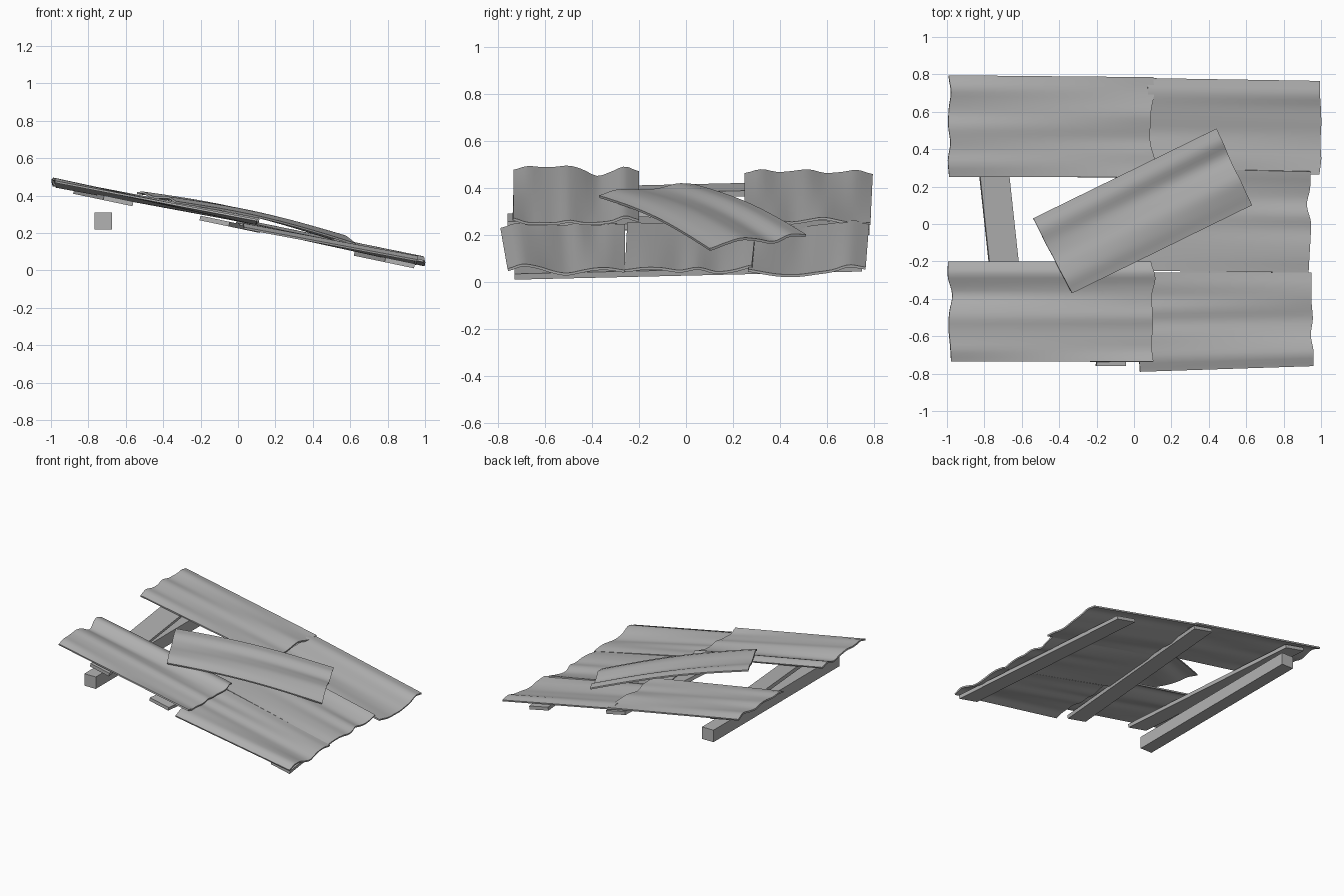
import bpy, bmesh, math, random
from mathutils import Vector, Matrix

random.seed(4)
cube = bpy.data.objects.get("Cube")
if cube:
    bpy.data.objects.remove(cube, do_unlink=True)

GREY = (0.45, 0.45, 0.45, 1)
mat = bpy.data.materials.new("weathered grey")
mat.use_nodes = True
mat.diffuse_color = GREY
mat.node_tree.nodes["Principled BSDF"].inputs["Base Color"].default_value = GREY


def add_object(name, bm):
    mesh = bpy.data.meshes.new(name)
    bmesh.ops.recalc_face_normals(bm, faces=bm.faces)
    bm.to_mesh(mesh)
    bm.free()
    obj = bpy.data.objects.new(name, mesh)
    bpy.context.collection.objects.link(obj)
    mesh.materials.append(mat)
    return obj


def smooth_sample(values, t):
    """Catmull-Rom value of an evenly spaced list at t in 0..1."""
    n = len(values) - 1
    i = min(int(t * n), n - 1)
    f = t * n - i
    a, b, c, d = (values[max(0, min(n, i + k))] for k in (-1, 0, 1, 2))
    return b + 0.5 * f * (c - a + f * (2*a - 5*b + 4*c - d + f * (3*(b - c) + d - a)))


def sheet(name, corners, high_wave, low_wave, bend=0.0, ragged=0.015):
    """Wavy sheet. Corners: high front, high back, low front, low back.
    Waves are height offsets in hundredths, from front to back."""
    hf, hb, lf, lb = map(Vector, corners)
    nu, nv = 12, 24
    jag = [[random.uniform(-1, 1) for _ in range(7)] for _ in range(2)]
    along = ((lf + lb) - (hf + hb)).normalized()
    bm = bmesh.new()
    rows = []
    for i in range(nu + 1):
        u = i / nu
        row = []
        for j in range(nv + 1):
            v = j / nv
            p = hf.lerp(hb, v).lerp(lf.lerp(lb, v), u)
            p += along * ragged * (smooth_sample(jag[0], v) * (1 - u) + smooth_sample(jag[1], v) * u)
            wave = smooth_sample(high_wave, v) * (1 - u) + smooth_sample(low_wave, v) * u
            p.z += wave / 100 + bend * math.sin(math.pi * u)
            row.append(bm.verts.new(p))
        rows.append(row)
    for r, s in zip(rows, rows[1:]):
        for j in range(nv):
            bm.faces.new((r[j], s[j], s[j + 1], r[j + 1]))
    obj = add_object(name, bm)
    if obj.data.polygons[0].normal.z < 0:
        obj.data.flip_normals()
    solid = obj.modifiers.new("thickness", "SOLIDIFY")
    solid.thickness = 0.011
    bpy.context.view_layer.objects.active = obj
    obj.select_set(True)
    bpy.ops.object.modifier_apply(modifier=solid.name)
    bpy.ops.object.shade_smooth_by_angle(angle=math.radians(35))
    obj.select_set(False)


def timber(name, front, back, width, height, tilt=0.0):
    """Straight timber between two end centres, rolled to follow the slope."""
    front, back = Vector(front), Vector(back)
    across = Vector((math.cos(tilt), 0, -math.sin(tilt))) * width / 2
    up = Vector((math.sin(tilt), 0, math.cos(tilt))) * height / 2
    bm = bmesh.new()
    ends = [[bm.verts.new(c + across * a + up * b)
             for a, b in ((-1, -1), (1, -1), (1, 1), (-1, 1))] for c in (front, back)]
    bm.faces.new(ends[0])
    bm.faces.new(ends[1])
    for k in range(4):
        m = (k + 1) % 4
        bm.faces.new((ends[0][k], ends[0][m], ends[1][m], ends[1][k]))
    add_object(name, bm)


# Lower row of sheets
sheet("front_lower_sheet",
      [(0.04, -0.79, 0.24), (0.04, -0.26, 0.24), (0.95, -0.76, 0.05), (0.96, -0.26, 0.05)],
      [-1, 1, 1, 1, 0, 1, 0, 1, 1], [1, 3, 2, 0, -1, 0, 1, 1, 0])
sheet("middle_lower_sheet",
      [(0.0, -0.25, 0.245), (0.0, 0.30, 0.245), (0.93, -0.26, 0.055), (0.94, 0.28, 0.055)],
      [1, 1, 1, 1, 1, 1, 1, 2], [0, 1, 1, 0, 1, -1, 0, 2])
sheet("back_lower_sheet",
      [(0.07, 0.27, 0.245), (0.07, 0.78, 0.245), (0.995, 0.265, 0.045), (0.995, 0.765, 0.045)],
      [0, 1, 0, -1, 0, 1, 2, 1], [1, 0, -1, -1, 0, 1, 3, 2], ragged=0.008)

# Upper row of sheets, overlapping the lower row
sheet("front_upper_sheet",
      [(-0.98, -0.735, 0.48), (-0.98, -0.20, 0.48), (0.1, -0.735, 0.265), (0.1, -0.20, 0.265)],
      [0, 1.5, 1, 1, 1.5, 0, -2.5, -1, 1, -1], [1, -1, -1, -1, 0, -1, -1, 0, 2, 0])
sheet("back_upper_sheet",
      [(-0.985, 0.25, 0.475), (-0.985, 0.795, 0.475), (0.1, 0.25, 0.265), (0.1, 0.785, 0.265)],
      [-1, 0.5, -0.5, 0, 0.5, -1, -0.5, 0.5, -1.5], [1, 0, 0, -1, 0, 1, 0, -1, -1])

# Loose sheet lying askew on top
sheet("loose_sheet",
      [(-0.33, -0.37, 0.37), (-0.54, 0.03, 0.42), (0.63, 0.10, 0.145), (0.44, 0.51, 0.205)],
      [0, 1.5, 1, 0, 0, 1, 0], [0, 1.5, 2.5, 1, -1, 1, 0], bend=0.025, ragged=0.002)

# Planks beneath, following the roof slope
SLOPE = math.atan(0.21)
planks = {"upper_plank": (-0.64, -0.80, 0.73, 0.373),
          "middle_plank": (-0.125, 0.04, 0.76, 0.235),
          "lower_plank": (0.865, 0.70, 0.73, 0.226)}
for name, (fx, bx, reach, base) in planks.items():
    timber(name, (fx, -reach, 0), (bx, reach + 0.02, 0), 0.16, 0.025, SLOPE)
    obj = bpy.data.objects[name]
    # rest each plank on the slope just under the sheets
    offset = 0.238 if name != "lower_plank" else 0.222
    for v in obj.data.vertices:
        end_x = fx if v.co.y < 0 else bx
        v.co.z += offset - 0.21 * end_x

# Square beam under the high side
timber("support_beam", (-0.72, -0.73, 0.265), (-0.72, 0.77, 0.265), 0.095, 0.09)
